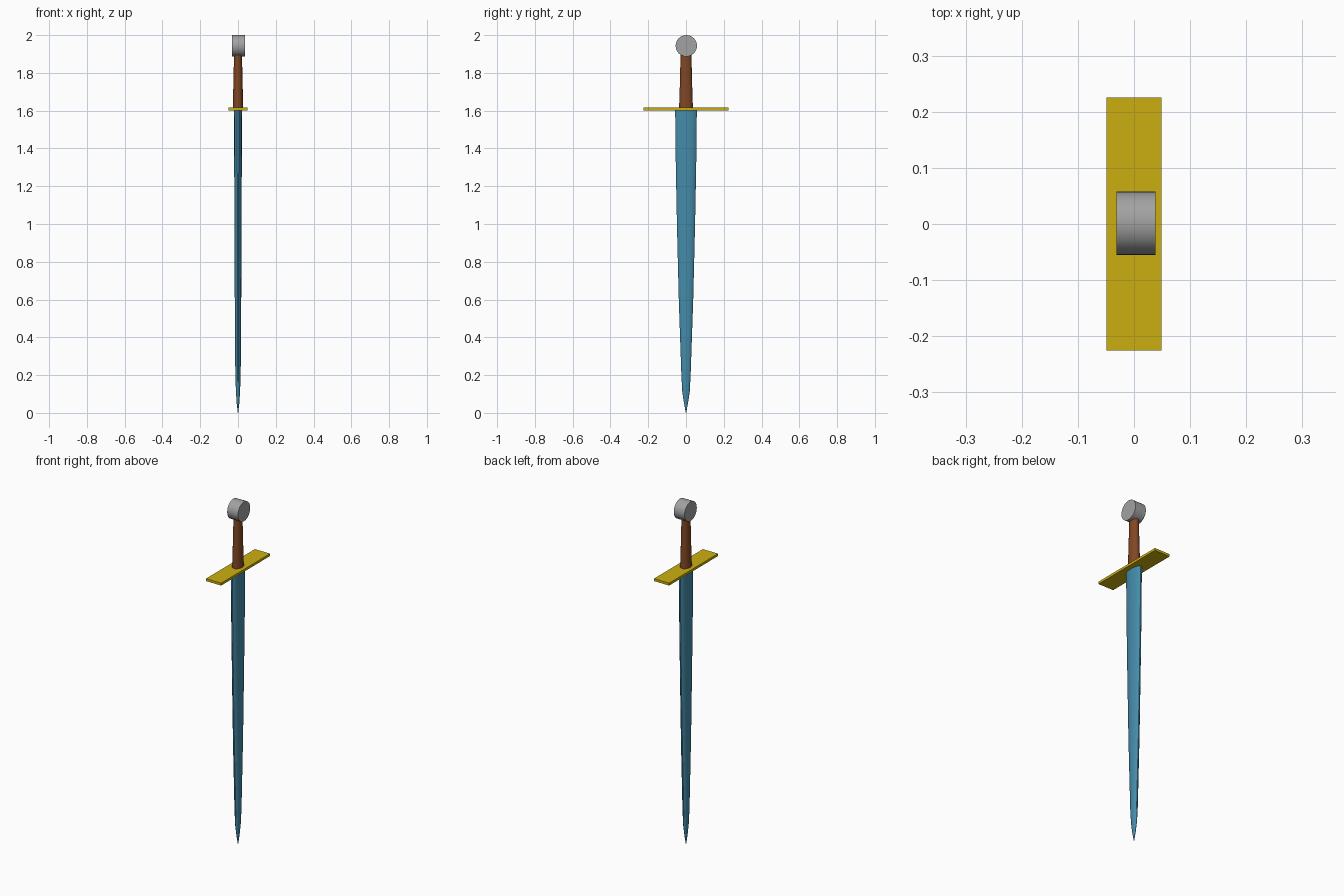
import bpy, bmesh, math

if "Cube" in bpy.data.objects:
    bpy.data.objects.remove(bpy.data.objects["Cube"])


def material(name, color):
    m = bpy.data.materials.new(name)
    m.diffuse_color = (*color, 1)
    m.use_nodes = True
    m.node_tree.nodes["Principled BSDF"].inputs["Base Color"].default_value = m.diffuse_color
    return m


steel = material("blue steel", (0.06, 0.26, 0.40))
gold = material("gold", (0.60, 0.43, 0.005))
leather = material("brown leather", (0.22, 0.062, 0.017))
silver = material("grey metal", (0.36, 0.36, 0.36))


def finish(name, bm, mat, angle=None):
    bmesh.ops.recalc_face_normals(bm, faces=bm.faces[:])
    mesh = bpy.data.meshes.new(name)
    bm.to_mesh(mesh)
    bm.free()
    mesh.materials.append(mat)
    obj = bpy.data.objects.new(name, mesh)
    bpy.context.collection.objects.link(obj)
    if angle:
        bpy.ops.object.select_all(action='DESELECT')
        obj.select_set(True)
        bpy.context.view_layer.objects.active = obj
        bpy.ops.object.shade_smooth_by_angle(angle=math.radians(angle))
    return obj


def loft(name, sections, sides, mat, angle):
    """Stack elliptical rings given as (z, half x, half y)."""
    bm = bmesh.new()
    rings = []
    for z, rx, ry in sections:
        ring = []
        for i in range(sides):
            a = 2 * math.pi * (i + 0.5) / sides
            ring.append(bm.verts.new((rx * math.cos(a), ry * math.sin(a), z)))
        rings.append(ring)
    for lo, hi in zip(rings, rings[1:]):
        for i in range(sides):
            j = (i + 1) % sides
            bm.faces.new((lo[i], lo[j], hi[j], hi[i]))
    bm.faces.new(rings[0])
    bm.faces.new(rings[-1])
    return finish(name, bm, mat, angle)


# Tapering blade, point down
loft("blade", [(0.0, 0.001, 0.001), (0.05, 0.007, 0.0105), (0.11, 0.011, 0.02),
               (0.2, 0.0145, 0.025), (0.6, 0.0175, 0.039), (1.0, 0.019, 0.049),
               (1.3, 0.0205, 0.055), (1.605, 0.0215, 0.0585)], 16, steel, 35)

# Flat crossguard
bm = bmesh.new()
bmesh.ops.create_cube(bm, size=1)
for v in bm.verts:
    v.co = (v.co.x * 0.098, v.co.y * 0.45, v.co.z * 0.014 + 1.609)
finish("crossguard", bm, gold)

# Oval grip, narrowing towards the pommel
loft("grip", [(1.61, 0.028, 0.037), (1.75, 0.0245, 0.0325), (1.905, 0.021, 0.029)],
     24, leather, 35)

# Disc pommel lying across the grip
bm = bmesh.new()
bmesh.ops.create_cone(bm, cap_ends=True, segments=32, radius1=0.0565,
                      radius2=0.0565, depth=0.069)
for v in bm.verts:
    x, y, z = v.co
    v.co = (z + 0.0035, y + 0.0015, x + 1.9435)
finish("pommel", bm, silver, 35)
